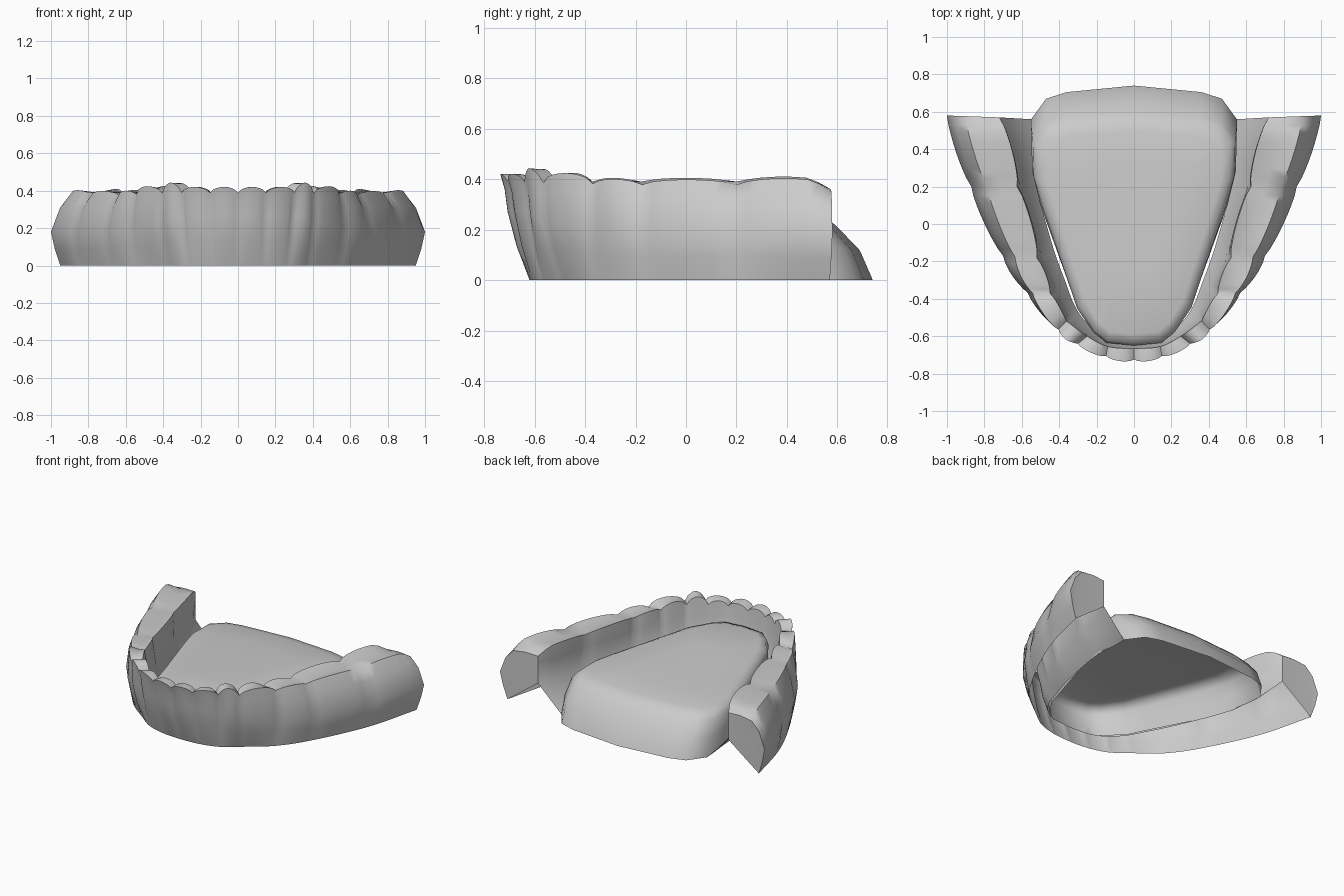
import bpy, bmesh, math
from mathutils import Vector

old = bpy.data.objects.get("Cube")
if old:
    bpy.data.objects.remove(old, do_unlink=True)

grey = bpy.data.materials.new("plain grey")
grey.use_nodes = True
GREY = (0.6, 0.6, 0.6, 1)
grey.diffuse_color = GREY
grey.node_tree.nodes["Principled BSDF"].inputs["Base Color"].default_value = GREY


def finish(name, bm, angle):
    mesh = bpy.data.meshes.new(name)
    bm.to_mesh(mesh)
    bm.free()
    mesh.materials.append(grey)
    obj = bpy.data.objects.new(name, mesh)
    bpy.context.collection.objects.link(obj)
    bpy.ops.object.select_all(action='DESELECT')
    obj.select_set(True)
    bpy.context.view_layer.objects.active = obj
    bpy.ops.object.shade_smooth_by_angle(angle=math.radians(angle))


def spline(points, u):
    """Smooth curve through the points, one unit of u per point."""
    i = min(int(u), len(points) - 2)
    t = u - i
    b, c = Vector(points[i]), Vector(points[i + 1])
    a = Vector(points[i - 1]) if i else Vector((-c.x, c.y))
    d = Vector(points[i + 2]) if i + 2 < len(points) else 2 * c - b
    return 0.5 * (2 * b + (c - a) * t + (2 * a - 5 * b + 4 * c - d) * t ** 2
                  + (3 * b - a - 3 * c + d) * t ** 3)


def orient(bm, vert, direction):
    """Make all normals agree, with the given vertex facing the direction."""
    bmesh.ops.recalc_face_normals(bm, faces=bm.faces)
    bm.normal_update()
    if vert.normal.dot(Vector(direction)) < 0:
        bmesh.ops.reverse_faces(bm, faces=bm.faces)


# Half-arch lines, one point at each boundary between teeth
BASE = [(0, -.62), (.14, -.61), (.27, -.57), (.38, -.49), (.54, -.36), (.68, -.16), (.85, .2), (.95, .57)]
WIDE = [(0, -.725), (.15, -.705), (.3, -.64), (.41, -.57), (.57, -.37), (.7, -.17), (.87, .2), (1, .58)]
CREST = [(0, -.665), (.14, -.655), (.25, -.6), (.36, -.52), (.45, -.37), (.52, -.18), (.625, .2), (.72, .57)]
VALLEY = [(0, -.61), (.14, -.595), (.23, -.55), (.31, -.45), (.37, -.3), (.44, -.1), (.53, .25), (.55, .56)]
TEETH = len(BASE) - 1
CUSP = [.42, .42, .445, .43, .41, .41, .415]      # height of each tooth
STEPS = 8


def valley_height(y):
    return max(0, .085 * (.5 - y))


def section(u):
    """Open cross-section of gum and tooth at arch position u, outside to inside."""
    base, wide, crest, valley = (spline(c, u) for c in (BASE, WIDE, CREST, VALLEY))
    tooth = min(int(u), TEETH - 1)
    bump = max(0, math.sin(math.pi * (u - tooth))) ** 0.6
    back = min(1, max(0, (u - 2) / 3))
    rear = max(0, (u - 4) / 3)
    out = (wide - crest).normalized()
    top = .39 + (CUSP[tooth] - .39) * bump
    if u > TEETH - .2:
        top -= .03 * (u - TEETH + .2) / .2
    bulge = out * bump * .016
    wide_z = .27 - .09 * back
    rim = wide.lerp(crest, .35 * back) + bulge * .8
    belly = base.lerp(wide, .7 + .3 * back) + bulge
    inner = crest - bulge * back * 1.5
    low = valley_height(valley.y)
    ring = [(base, 0),
            (base.lerp(belly, .6), wide_z * .5),
            (belly, wide_z),
            (belly.lerp(rim, .42), wide_z + (top - wide_z) * .6),
            (rim, top - .012 * back),
            (rim.lerp(inner, .5), top - .03 * back * bump),
            (inner, top - .005),
            (inner.lerp(valley, .15 * (1 - rear)), .31),
            (crest.lerp(valley, .5 * (1 - rear)), .17),
            (valley, low)]
    return [(p.x, p.y, z) for p, z in ring]


# Lower arch: gum and teeth as one shell, open underneath
bm = bmesh.new()
rows = []
for k in range(-TEETH * STEPS, TEETH * STEPS + 1):
    side = -1 if k < 0 else 1
    rows.append([bm.verts.new((side * x, y, z)) for x, y, z in section(abs(k) / STEPS)])
for a, b in zip(rows, rows[1:]):
    for j in range(len(a) - 1):
        bm.faces.new((a[j], a[j + 1], b[j + 1], b[j]))
# Rear walls of the last molars
caps = [bm.faces.new(row[:-1]) for row in (rows[0], rows[-1])]
bmesh.ops.triangulate(bm, faces=caps)
orient(bm, rows[TEETH * STEPS][2], (0, -1, 0))
finish("gum_and_teeth", bm, 55)

# Tongue: outline shrunk into a low dome, open underneath
HALF = [(0, .74), (.36, .705), (.47, .67), (.55, .56), (.545, .3), (.5, .1), (.43, -.1),
        (.36, -.3), (.31, -.45), (.22, -.58), (.15, -.635), (0, -.65)]
outline = HALF + [(-x, y) for x, y in HALF[-2:0:-1]]
# width scale, back scale, front scale, height
LAYERS = [(1, 1, .95, 0), (1, .92, .97, .13), (.985, .78, 1, .23),
          (.94, .72, .985, .265), (.85, .62, .92, .28), (.45, .35, .5, .285)]
MIDDLE = .1
bm = bmesh.new()
loops = []
for sx, back, front, z in LAYERS:
    loop = []
    for x, y in outline:
        d = y - MIDDLE
        py = MIDDLE + d * (back if d > 0 else front)
        height = z * (1 - .14 * py) if z else valley_height(py)
        loop.append(bm.verts.new((x * sx, py, height)))
    loops.append(loop)
for a, b in zip(loops, loops[1:]):
    for k in range(len(a)):
        bm.faces.new((a[k - 1], a[k], b[k], b[k - 1]))
tip = bm.verts.new((0, MIDDLE, .285))
last = loops[-1]
for k in range(len(last)):
    bm.faces.new((last[k - 1], last[k], tip))
orient(bm, tip, (0, 0, 1))
finish("tongue", bm, 60)
